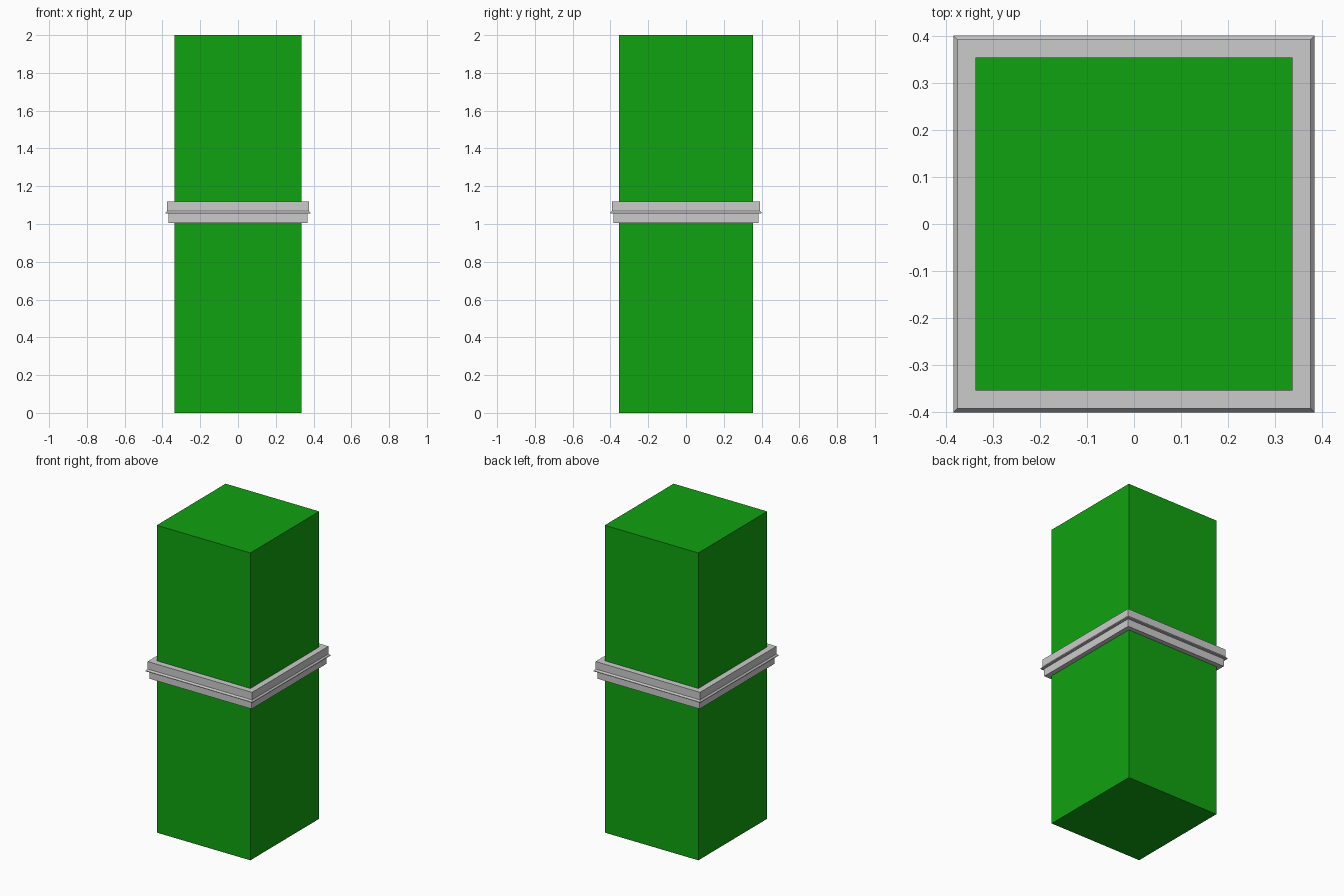
import bpy, bmesh

if "Cube" in bpy.data.objects:
    bpy.data.objects.remove(bpy.data.objects["Cube"])

HX, HY = 0.337, 0.354  # half width and half depth of the block


def make_object(name, bm, colour=None):
    bmesh.ops.recalc_face_normals(bm, faces=bm.faces)
    mesh = bpy.data.meshes.new(name)
    bm.to_mesh(mesh)
    bm.free()
    obj = bpy.data.objects.new(name, mesh)
    bpy.context.collection.objects.link(obj)
    if colour:
        mat = bpy.data.materials.new(name + "_paint")
        mat.diffuse_color = colour
        mat.use_nodes = True
        mat.node_tree.nodes["Principled BSDF"].inputs["Base Color"].default_value = mat.diffuse_color
        mesh.materials.append(mat)
    return obj


# Tall green block
bm = bmesh.new()
bmesh.ops.create_cube(bm, size=1)
for v in bm.verts:
    v.co = (v.co.x * 2 * HX, v.co.y * 2 * HY, (v.co.z + 0.5) * 2)
make_object("block", bm, (0.005, 0.36, 0.005, 1))

# Grey trim band: (offset from block, height) profile carried round the block with mitred corners
profile = [(-0.004, 1.005), (0.031, 1.005), (0.031, 1.055), (0.047, 1.055),
           (0.047, 1.059), (0.039, 1.069), (0.039, 1.118), (-0.004, 1.118)]
corners = [(-1, -1), (1, -1), (1, 1), (-1, 1)]
bm = bmesh.new()
rings = [[bm.verts.new((sx * (HX + d), sy * (HY + d), z)) for d, z in profile]
         for sx, sy in corners]
n = len(profile)
for i in range(4):
    a, b = rings[i], rings[(i + 1) % 4]
    for j in range(n):
        k = (j + 1) % n
        bm.faces.new((a[j], b[j], b[k], a[k]))
make_object("trim_band", bm)
